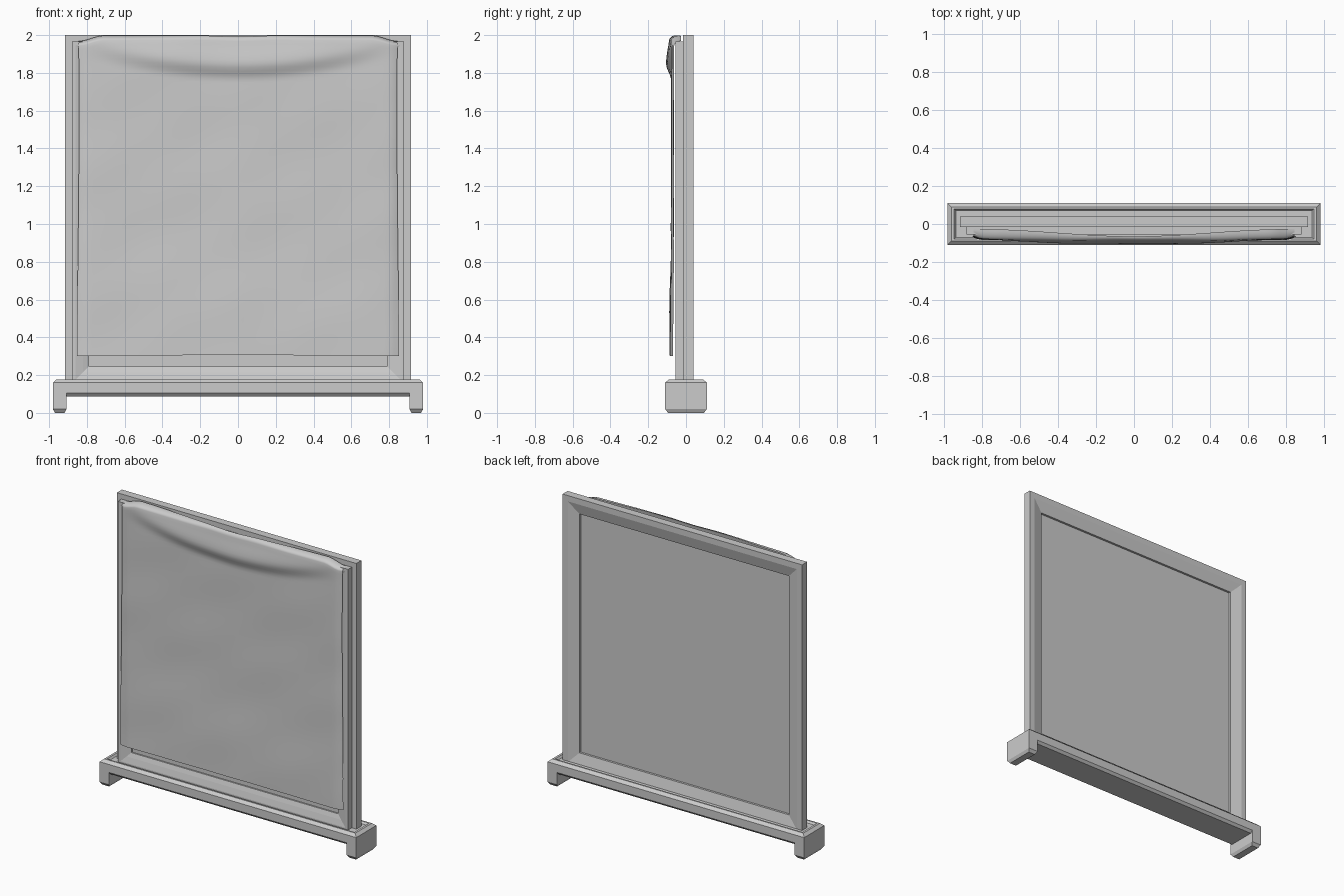
import bpy, bmesh, math

cube = bpy.data.objects.get("Cube")
if cube:
    bpy.data.objects.remove(cube, do_unlink=True)

grey = bpy.data.materials.new("plain_grey")
grey.use_nodes = True
grey.diffuse_color = (0.6, 0.6, 0.6, 1)
grey.node_tree.nodes["Principled BSDF"].inputs["Base Color"].default_value = (0.6, 0.6, 0.6, 1)


def finish(bm, name, fix_normals=True):
    if fix_normals:
        bmesh.ops.recalc_face_normals(bm, faces=bm.faces)
    mesh = bpy.data.meshes.new(name)
    bm.to_mesh(mesh)
    bm.free()
    mesh.materials.append(grey)
    obj = bpy.data.objects.new(name, mesh)
    bpy.context.collection.objects.link(obj)
    return obj


def bridge(bm, a, b):
    for i in range(len(a)):
        j = (i + 1) % len(a)
        bm.faces.new((a[i], a[j], b[j], b[i]))


CORNERS = ((-1, -1), (1, -1), (1, 1), (-1, 1))


def loft(name, rings, cx=0):
    """Solid through stacked rectangles (half x, half y, z)."""
    bm = bmesh.new()
    loops = [[bm.verts.new((cx + sx * hx, sy * hy, z)) for sx, sy in CORNERS]
             for hx, hy, z in rings]
    for a, b in zip(loops, loops[1:]):
        bridge(bm, a, b)
    bm.faces.new(loops[0])
    bm.faces.new(loops[-1])
    return finish(bm, name)


# Stand: chamfered beam with a shallow tray on top, and two feet
loft("stand_beam", [(0.93, 0.095, 0.088), (0.98, 0.11, 0.105), (0.98, 0.11, 0.16),
                    (0.96, 0.09, 0.178), (0.945, 0.08, 0.178), (0.935, 0.07, 0.165)])
for side, name in ((1, "left_foot"), (-1, "right_foot")):
    loft(name, [(0.025, 0.095, 0), (0.036, 0.11, 0.02), (0.036, 0.11, 0.105)], side * 0.944)

# Frame: moulding profile (half width, y) swept round a rectangle, closed by flat panels
profile = [(0.79, -0.025), (0.79, -0.035), (0.82, -0.045), (0.86, -0.055), (0.88, -0.055),
           (0.88, -0.015), (0.915, -0.015), (0.915, 0.04), (0.875, 0.04),
           (0.80, 0.02), (0.80, 0.005)]
MID = 1.06
bm = bmesh.new()
loops = [[bm.verts.new((sx * r, y, MID + sz * (r + 0.025))) for sx, sz in CORNERS]
         for r, y in profile]
for a, b in zip(loops, loops[1:]):
    bridge(bm, a, b)
bm.faces.new(loops[0])
bm.faces.new(loops[-1])
finish(bm, "framed_panel")


# Cloth: sheet hanging in front, sagging at the top and rolling back over the upper edge
def smooth(a, b, t):
    t = min(1, max(0, (t - a) / (b - a)))
    return t * t * (3 - 2 * t)


COLS, ROWS, ROLL = 64, 84, 8
BOTTOM = 0.30


def hang_y(x, z, top):
    s = abs(x) / 0.85
    fold = 1.78 + 0.13 * s * s
    sag = max(0, 1 - (x / 0.82) ** 2)
    swell = smooth(fold - 0.02, fold + 0.07, z) * (1 - 0.6 * smooth(fold + 0.07, top, z))
    ripple = (math.sin(5 * x + 4 * z) * math.sin(7 * z - 3 * x)
              + 0.6 * math.sin(13 * x - 9 * z + 1) * math.sin(8 * z + 4 * x))
    hem = 0.012 * (1 - smooth(BOTTOM, 1.1, z))
    return (-0.077 - 0.029 * sag * swell - hem * (1 - 0.5 * s)
            + 0.0022 * ripple + 0.014 * smooth(0.95, 1, s))


def cloth_point(u, row):
    s = abs(u)
    top = 1.998 - 0.03 * smooth(0.84, 1, s) - 0.006 * math.exp(-(u / 0.15) ** 2)
    shoulder = top - 0.025
    if row <= ROWS:
        z = BOTTOM + (shoulder - BOTTOM) * row / ROWS
        t = 0
    else:
        t = (row - ROWS) / ROLL * math.pi / 2
        z = shoulder + 0.025 * math.sin(t)
    x = u * (0.848 + 0.006 * math.cos(2 * z))
    y = hang_y(x, z, top)
    back = -0.065 + 0.038 * smooth(0, 0.95, s)
    y += (back - y) * (1 - math.cos(t))
    if row == 0:
        z += 0.006 * math.cos(u * math.pi / 2)
    return x, y, z


bm = bmesh.new()
grid = [[bm.verts.new(cloth_point(2 * c / COLS - 1, r)) for c in range(COLS + 1)]
        for r in range(ROWS + ROLL + 1)]
for r in range(ROWS + ROLL):
    for c in range(COLS):
        f = bm.faces.new((grid[r][c], grid[r][c + 1], grid[r + 1][c + 1], grid[r + 1][c]))
        f.smooth = True
finish(bm, "draped_cloth", False)
